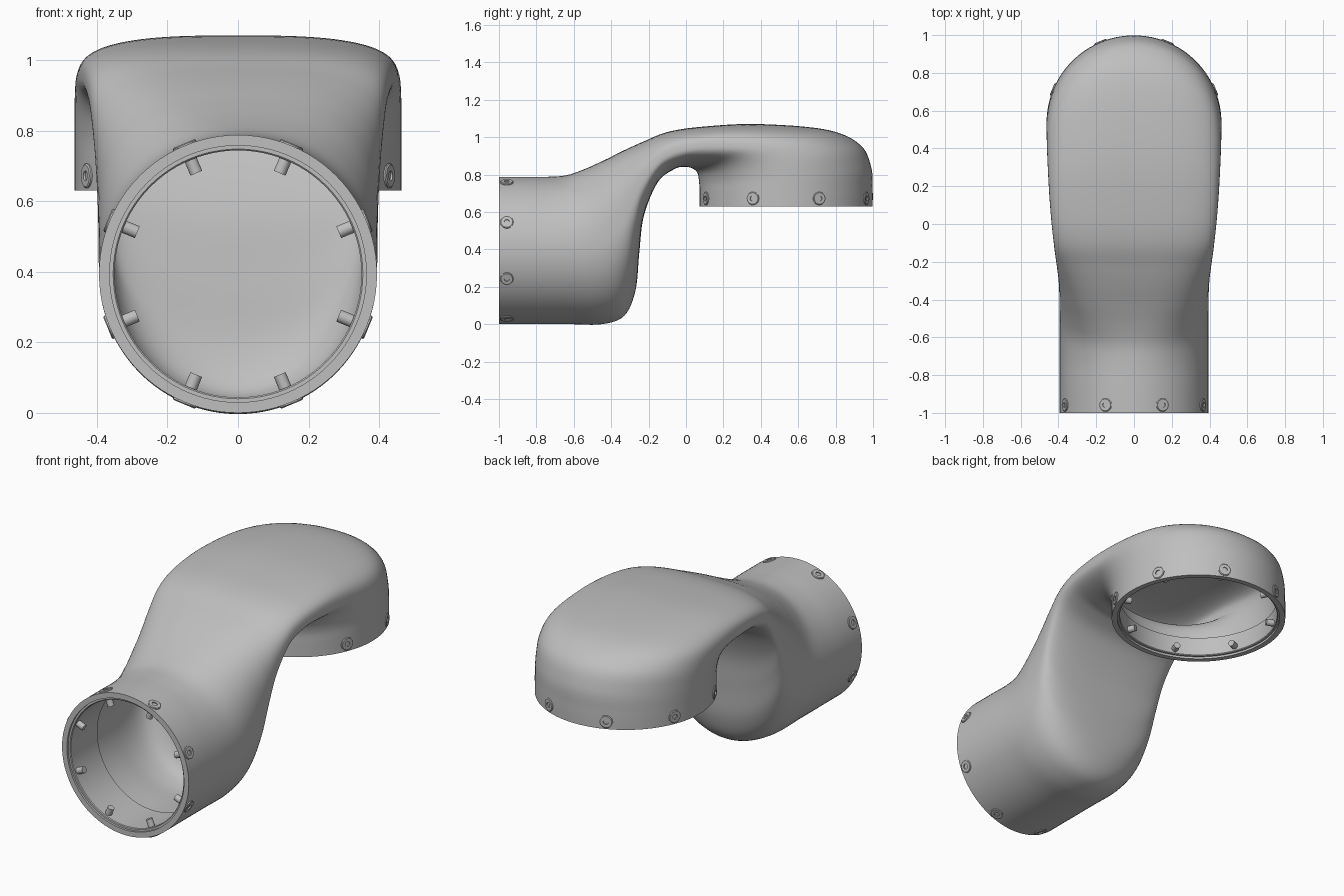
import bpy, bmesh, math
from mathutils import Matrix, Vector

cube = bpy.data.objects.get("Cube")
if cube:
    bpy.data.objects.remove(cube, do_unlink=True)

grey = bpy.data.materials.new("plain_grey")
grey.use_nodes = True
colour = (0.52, 0.52, 0.52, 1)
grey.diffuse_color = colour
grey.node_tree.nodes["Principled BSDF"].inputs["Base Color"].default_value = colour

parts = []


def add_object(name, bm, matrix=None):
    mesh = bpy.data.meshes.new(name)
    bm.to_mesh(mesh)
    bm.free()
    mesh.materials.append(grey)
    obj = bpy.data.objects.new(name, mesh)
    if matrix:
        obj.matrix_world = matrix
    bpy.context.collection.objects.link(obj)
    parts.append(obj)
    return obj


def lathe(name, profile, steps, matrix, closed=False):
    """Turn an (r, z) profile around the local z axis."""
    bm = bmesh.new()
    verts = [bm.verts.new((r, 0, z)) for r, z in profile]
    pairs = list(zip(verts, verts[1:]))
    if closed:
        pairs.append((verts[-1], verts[0]))
    edges = [bm.edges.new(p) for p in pairs]
    bmesh.ops.spin(bm, geom=verts + edges, axis=(0, 0, 1), cent=(0, 0, 0),
                   angle=math.tau, steps=steps)
    bmesh.ops.remove_doubles(bm, verts=bm.verts[:], dist=1e-5)
    bmesh.ops.recalc_face_normals(bm, faces=bm.faces[:])
    return add_object(name, bm, matrix)


def power(value, n):
    return math.copysign(abs(value) ** (2 / n), value)


def blend(p0, p1, p2, p3, t):
    """Smooth curve through p1 and p2."""
    return [0.5 * (2 * b + (c - a) * t + (2 * a - 5 * b + 4 * c - d) * t * t
                   + (3 * b - a - 3 * c + d) * t ** 3)
            for a, b, c, d in zip(p0, p1, p2, p3)]


# Cross-sections of the elbow: inner y z, outer y z, half width,
# inner roundness, outer roundness
R_FRONT, R_BACK = 0.394, 0.463
sections = [
    (-1, 0, -1, .788, R_FRONT, 2, 2),
    (-.86, 0, -.86, .788, R_FRONT, 2, 2),
    (-.63, 0, -.74, .788, R_FRONT, 2, 2),
    (-.45, 0, -.64, .796, R_FRONT, 2, 2.15),
    (-.33, .045, -.54, .83, .395, 2, 2.5),
    (-.27, .18, -.43, .88, .396, 2.1, 2.9),
    (-.25, .38, -.33, .93, .4, 2.3, 3),
    (-.225, .58, -.23, .975, .408, 2.5, 3),
    (-.15, .76, -.1, 1.027, .422, 2.5, 3),
    (-.06, .83, .08, 1.055, .437, 2.5, 3),
    (-.01, .84, .38, 1.07, .45, 2.4, 2.8),
    (.03, .835, .75, 1.04, .46, 2.2, 2.4),
    (.06, .81, .93, .96, R_BACK, 2.1, 2.1),
    (.07, .76, .99, .84, R_BACK, 2, 2),
    (.072, .7, .998, .72, R_BACK, 2, 2),
    (.072, .63, .998, .63, R_BACK, 2, 2),
]

# Hollow elbow shell
SIDES, STEPS = 96, 6
padded = [sections[0]] + sections + [sections[-1]]
rows = [blend(*padded[i:i + 4], s / STEPS)
        for i in range(len(sections) - 1) for s in range(STEPS)]
rows.append(sections[-1])
bm = bmesh.new()
rings = []
for iy, iz, oy, oz, width, n_in, n_out in rows:
    inner, outer = Vector((0, iy, iz)), Vector((0, oy, oz))
    middle, half = (inner + outer) / 2, (outer - inner) / 2
    ring = []
    for k in range(SIDES):
        a = math.tau * k / SIDES
        n = n_out if math.sin(a) > 0 else n_in
        across = Vector((width * power(math.cos(a), n), 0, 0))
        ring.append(bm.verts.new(middle + across + half * power(math.sin(a), n)))
    rings.append(ring)
for a, b in zip(rings, rings[1:]):
    for k in range(SIDES):
        m = (k + 1) % SIDES
        bm.faces.new((a[k], b[k], b[m], a[m]))
shell = add_object("elbow_shell", bm)
wall = shell.modifiers.new("wall", "SOLIDIFY")
wall.thickness = 0.03
wall.offset = -1
bpy.context.view_layer.objects.active = shell
shell.select_set(True)
bpy.ops.object.modifier_apply(modifier=wall.name)

# Screw with flat head, socket and a pin reaching into the bore
screw = [(0, -.085), (.018, -.085), (.018, -.02), (.035, -.02), (.035, .003),
         (.031, .006), (.014, .006), (.014, -.004), (0, -.004)]


def opening(name, frame, radius, depth):
    """Stepped seat ring and eight radial screws; local z points inward."""
    r_out, r_in = radius - .027, radius - .044
    seat = [(r_out, .012), (r_in + .004, .012), (r_in, .016),
            (r_in, depth), (r_out, depth)]
    lathe(name + "_seat_ring", seat, 96, frame, closed=True)
    for i in range(8):
        turn = Matrix.Rotation(math.tau * (i + .5) / 8, 4, "Z")
        place = Matrix.Translation((radius, 0, .042))
        tilt = Matrix.Rotation(math.pi / 2, 4, "Y")
        lathe(f"{name}_screw_{i + 1}", screw, 24, frame @ turn @ place @ tilt)


opening("front", Matrix.Translation((0, -1, R_FRONT))
        @ Matrix.Rotation(-math.pi / 2, 4, "X"), R_FRONT, .25)
opening("back", Matrix.Translation((0, .535, .63)), R_BACK, .12)

# Smooth shading with sharp rims
for obj in parts:
    obj.select_set(True)
bpy.context.view_layer.objects.active = shell
bpy.ops.object.shade_smooth_by_angle(angle=math.radians(35))
